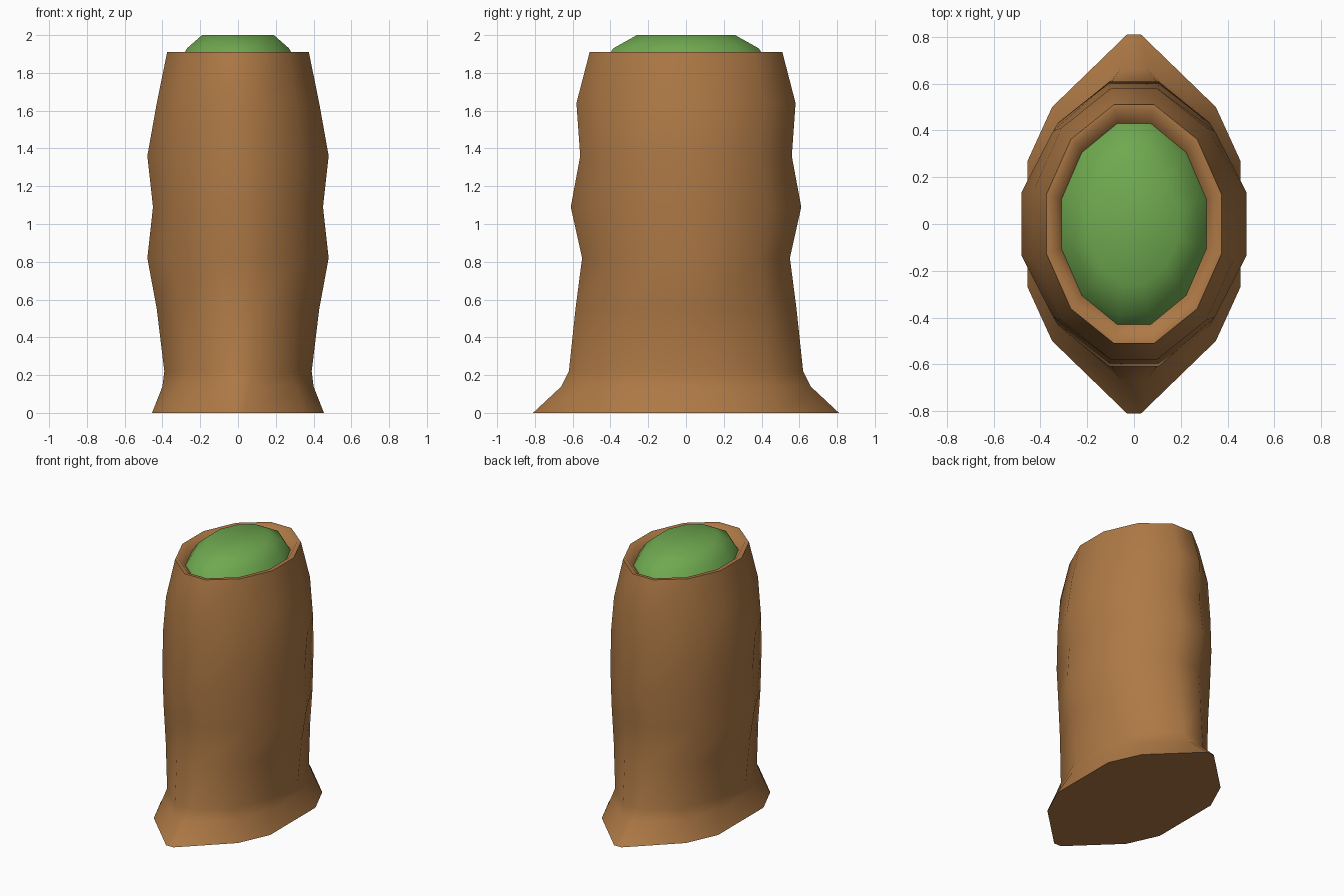
import bpy, bmesh, math

if "Cube" in bpy.data.objects:
    bpy.data.objects.remove(bpy.data.objects["Cube"])

# three quadrant points per ring, mirrored across both axes into a 12-sided ring
def ring(bm, z, quarter):
    a, b, c = quarter
    q = [c, b, a]
    pts = q + [(-x, y) for x, y in q[::-1]]
    pts += [(-x, -y) for x, y in pts]
    return [bm.verts.new((x, y, z)) for x, y in pts]

def oval(hx, hy):
    return [(0.23 * hx, hy), (0.72 * hx, 0.71 * hy), (hx, 0.245 * hy)]

def loft(name, sections, color, cap_bottom, cap_top, angle):
    bm = bmesh.new()
    rings = [ring(bm, z, q) for z, q in sections]
    for lo, hi in zip(rings, rings[1:]):
        for i in range(12):
            j = (i + 1) % 12
            bm.faces.new((lo[i], lo[j], hi[j], hi[i]))
    if cap_bottom:
        bm.faces.new(rings[0][::-1])
    if cap_top:
        bm.faces.new(rings[-1])
    me = bpy.data.meshes.new(name)
    bm.to_mesh(me)
    bm.free()
    ob = bpy.data.objects.new(name, me)
    bpy.context.collection.objects.link(ob)
    mat = bpy.data.materials.new(name + "_color")
    mat.diffuse_color = color
    mat.use_nodes = True
    mat.node_tree.nodes["Principled BSDF"].inputs["Base Color"].default_value = mat.diffuse_color
    me.materials.append(mat)
    bpy.ops.object.select_all(action='DESELECT')
    ob.select_set(True)
    bpy.context.view_layer.objects.active = ob
    bpy.ops.object.shade_smooth_by_angle(angle=math.radians(angle))
    return ob

# trunk: flared pointed foot, wavy sides, rim and inner lip
loft("trunk", [
    (0.00, [(0.03, 0.81), (0.35, 0.50), (0.455, 0.27)]),
    (0.14, [(0.06, 0.66), (0.31, 0.45), (0.40, 0.18)]),
    (0.22, oval(0.39, 0.62)),
    (0.55, oval(0.43, 0.585)),
    (0.82, oval(0.48, 0.55)),
    (1.09, oval(0.45, 0.61)),
    (1.36, oval(0.48, 0.56)),
    (1.64, oval(0.43, 0.58)),
    (1.91, oval(0.375, 0.51)),
    (1.91, oval(0.345, 0.485)),
    (1.86, oval(0.31, 0.43)),
], (0.42, 0.19, 0.06, 1), True, False, 65)

# green domed top sitting inside the rim
loft("top_dome", [
    (1.86, oval(0.31, 0.43)),
    (1.93, oval(0.27, 0.385)),
    (2.00, oval(0.19, 0.26)),
], (0.16, 0.40, 0.08, 1), False, True, 65)
